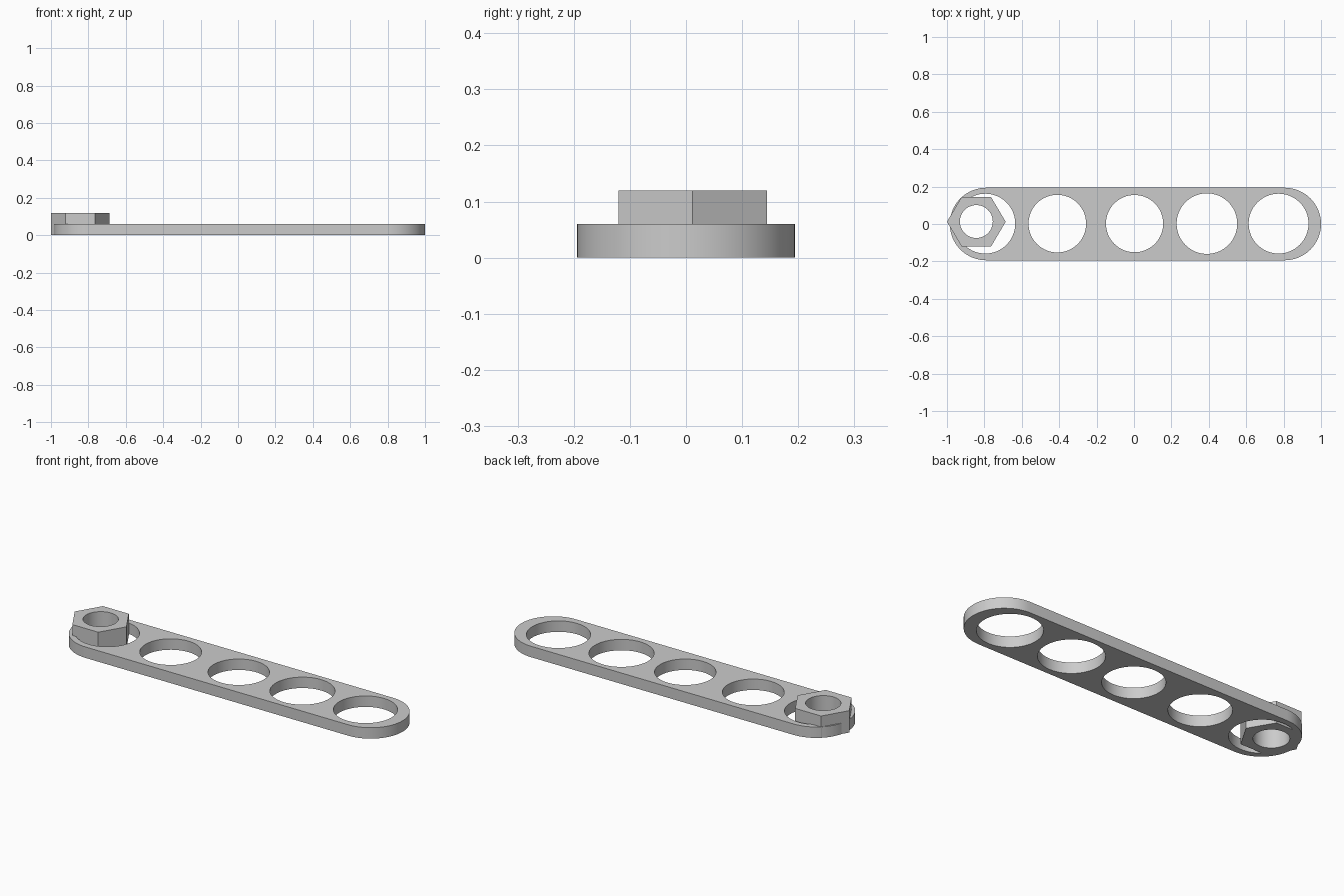
import bpy
from math import cos, sin, pi, radians

cube = bpy.data.objects.get("Cube")
if cube:
    bpy.data.objects.remove(cube, do_unlink=True)

grey = bpy.data.materials.new("metal grey")
grey.use_nodes = True
colour = (0.6, 0.6, 0.6, 1)
grey.diffuse_color = colour
grey.node_tree.nodes["Principled BSDF"].inputs["Base Color"].default_value = colour


def arc(cx, cy, rx, ry, start, sweep, steps):
    """Points along an elliptical arc."""
    return [(cx + rx * cos(start + sweep * i / steps),
             cy + ry * sin(start + sweep * i / steps)) for i in range(steps)]


def ring(cx, cy, rx, ry, sides):
    return arc(cx, cy, rx, ry, 0, 2 * pi, sides)


def extruded(name, loops, height):
    """Solid standing on the ground; the first loop is the outline, the rest are holes."""
    curve = bpy.data.curves.new(name, "CURVE")
    curve.dimensions = "2D"
    curve.fill_mode = "BOTH"
    curve.extrude = height / 2
    for loop in loops:
        spline = curve.splines.new("POLY")
        spline.points.add(len(loop) - 1)
        for point, (x, y) in zip(spline.points, loop):
            point.co = (x, y, height / 2, 1)
        spline.use_cyclic_u = True
    obj = bpy.data.objects.new(name, curve)
    obj.location.z = height / 2
    bpy.context.collection.objects.link(obj)
    bpy.ops.object.select_all(action="DESELECT")
    obj.select_set(True)
    bpy.context.view_layer.objects.active = obj
    bpy.ops.object.convert(target="MESH")
    obj = bpy.context.object
    # Weld caps to walls and seat the solid on the ground
    bpy.ops.object.mode_set(mode="EDIT")
    bpy.ops.mesh.select_all(action="SELECT")
    bpy.ops.mesh.remove_doubles(threshold=0.0001)
    bpy.ops.mesh.normals_make_consistent(inside=False)
    bpy.ops.object.mode_set(mode="OBJECT")
    obj.location.z = -min(v.co.z for v in obj.data.vertices)
    obj.data.materials.clear()
    obj.data.materials.append(grey)
    bpy.ops.object.shade_smooth_by_angle(angle=radians(30))


# Long plate with rounded ends and five round holes
outline = (arc(0.805, 0, 0.195, 0.194, -pi / 2, pi, 32) + [(0.805, 0.194)]
           + arc(-0.79, 0, 0.195, 0.194, pi / 2, pi, 32) + [(-0.79, -0.194)])
holes = [(-0.795, 0.16), (-0.41, 0.154), (0.003, 0.153), (0.39, 0.162), (0.773, 0.16)]
extruded("plate", [outline] + [ring(x, 0.002, r, r, 64) for x, r in holes], 0.06)

# Hexagonal nut set through the end of the plate
extruded("hex_nut", [ring(-0.843, 0.012, 0.157, 0.153, 6),
                     ring(-0.843, 0.013, 0.088, 0.088, 48)], 0.12)
